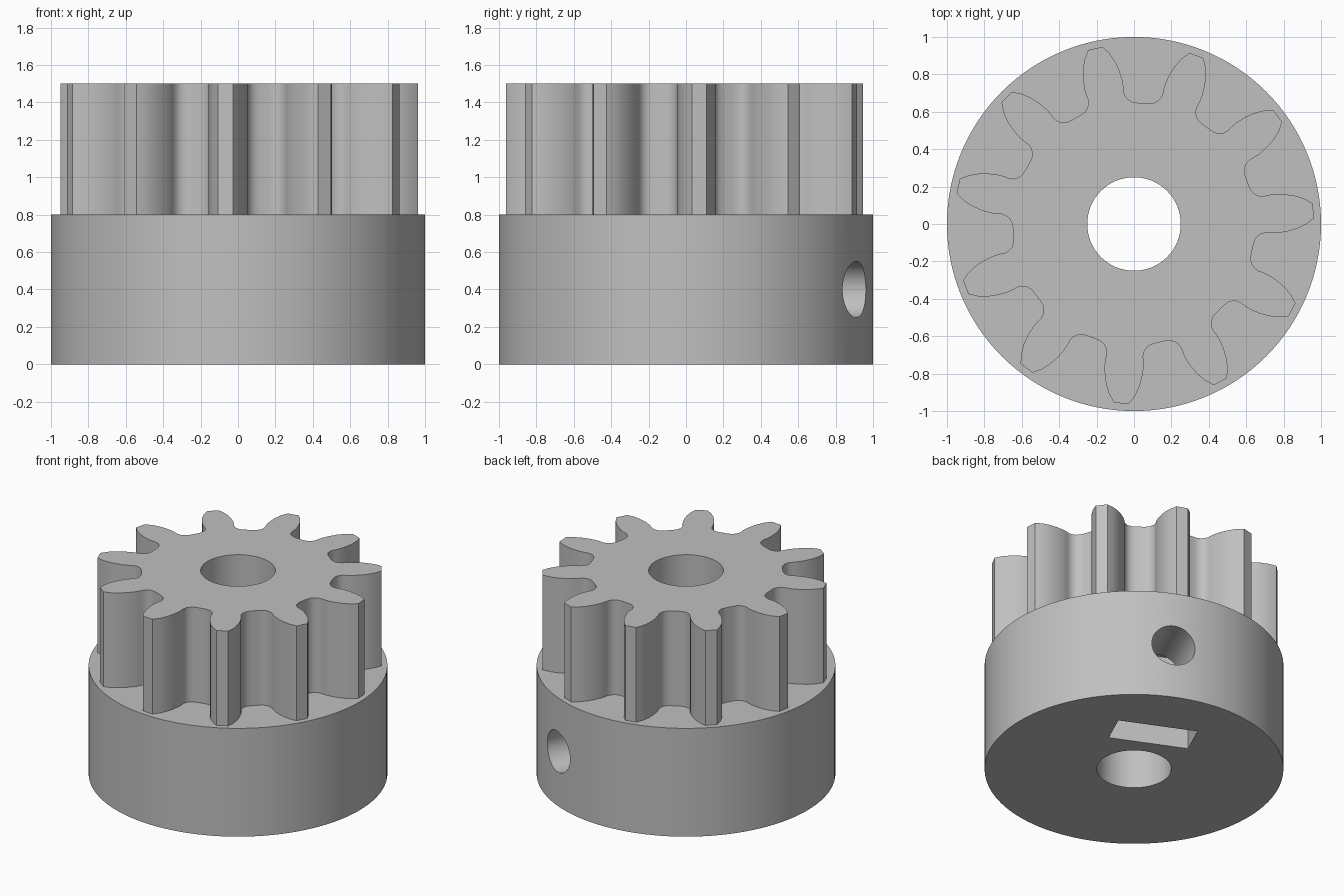
import bpy, bmesh, math
from math import cos, sin, radians
from mathutils import Matrix, Vector

cube = bpy.data.objects.get("Cube")
if cube:
    bpy.data.objects.remove(cube, do_unlink=True)

grey = bpy.data.materials.new("plain grey")
grey.use_nodes = True
colour = (0.53, 0.53, 0.53, 1)
grey.diffuse_color = colour
grey.node_tree.nodes["Principled BSDF"].inputs["Base Color"].default_value = colour

TEETH = 11
PITCH = 360 / TEETH
FIRST_TOOTH = 4.2      # direction of the first tooth, degrees
SCREW_DIR = radians(65.5)


def prism(name, outline, z0, z1):
    """Extrude a closed xy outline from z0 to z1."""
    bm = bmesh.new()
    face = bm.faces.new([bm.verts.new((x, y, z0)) for x, y in outline])
    top = bmesh.ops.extrude_face_region(bm, geom=[face])["geom"]
    verts = [v for v in top if isinstance(v, bmesh.types.BMVert)]
    bmesh.ops.translate(bm, verts=verts, vec=(0, 0, z1 - z0))
    bmesh.ops.recalc_face_normals(bm, faces=bm.faces)
    mesh = bpy.data.meshes.new(name)
    bm.to_mesh(mesh)
    bm.free()
    mesh.materials.append(grey)
    obj = bpy.data.objects.new(name, mesh)
    bpy.context.collection.objects.link(obj)
    return obj


def circle(radius, count):
    return [(radius * cos(math.tau * i / count), radius * sin(math.tau * i / count))
            for i in range(count)]


def combine(target, other, operation):
    """Apply a boolean and discard the other object."""
    mod = target.modifiers.new(operation, "BOOLEAN")
    mod.object = other
    mod.operation = operation
    mod.solver = "EXACT"
    bpy.context.view_layer.objects.active = target
    bpy.ops.object.modifier_apply(modifier=mod.name)
    bpy.data.objects.remove(other, do_unlink=True)


# Half a tooth from tip to root: radius, angle off the tooth centre
flank = [(0.962, 2.35), (0.92, 4.3), (0.87, 5.9), (0.82, 7.0), (0.77, 7.8),
         (0.735, 8.0), (0.71, 7.9), (0.685, 8.5), (0.665, 9.8),
         (0.652, 11.8), (0.648, 14)]
gear_outline = []
for i in range(TEETH):
    centre = FIRST_TOOTH + i * PITCH
    half_before = [(r, centre - a) for r, a in reversed(flank)]
    half_after = [(r, centre + a) for r, a in flank]
    gear_outline += [(r * cos(radians(a)), r * sin(radians(a)))
                     for r, a in half_before + half_after]

# Hub and toothed gear in one body
body = prism("pinion_gear", circle(1, 128), 0, 0.8)
combine(body, prism("teeth", gear_outline, 0.7, 1.5), "UNION")

# Shaft bore
combine(body, prism("bore_cutter", circle(0.25, 64), -0.2, 1.8), "DIFFERENCE")

# Nut pocket opening downwards
slot = prism("nut_slot_cutter", [(0.36, -0.275), (0.6, -0.275), (0.6, 0.275), (0.36, 0.275)],
             -0.2, 0.68)
slot.data.transform(Matrix.Rotation(SCREW_DIR, 4, "Z"))
combine(body, slot, "DIFFERENCE")

# Radial set-screw hole reaching the bore
screw = prism("screw_hole_cutter", circle(0.15, 48), 0.05, 1.2)
screw.data.transform(Matrix.Translation(Vector((0, 0, 0.4)))
                     @ Matrix.Rotation(SCREW_DIR, 4, "Z")
                     @ Matrix.Rotation(math.pi / 2, 4, "Y"))
combine(body, screw, "DIFFERENCE")

# Smooth round walls, crisp edges
bpy.ops.object.select_all(action="DESELECT")
body.select_set(True)
bpy.context.view_layer.objects.active = body
bpy.ops.object.shade_smooth_by_angle(angle=radians(30))
